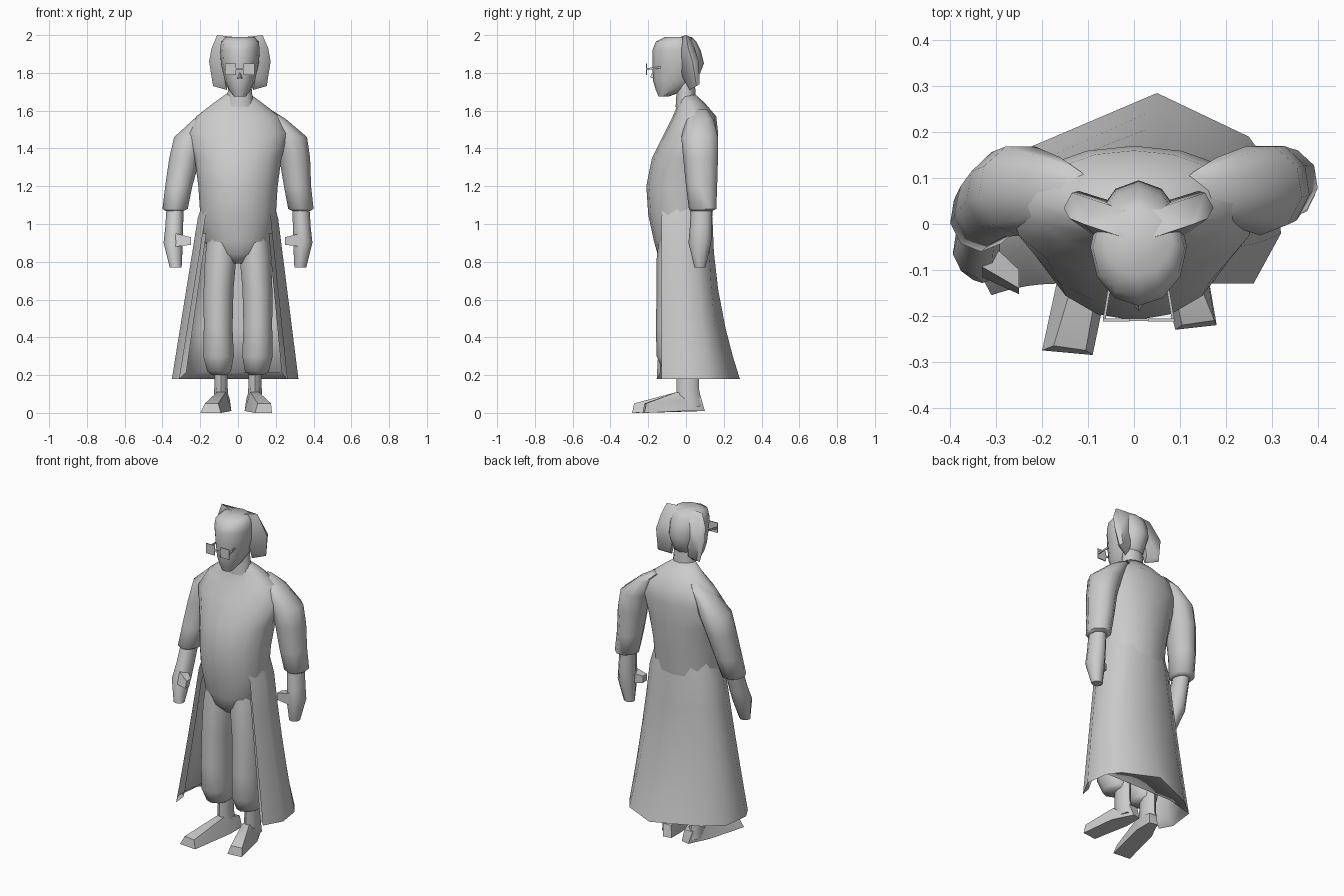
import bpy, bmesh, math

default_cube = bpy.data.objects.get("Cube")
if default_cube:
    bpy.data.objects.remove(default_cube, do_unlink=True)

material = bpy.data.materials.new("plain_grey")
material.use_nodes = True
grey = (0.6, 0.6, 0.6, 1.0)
material.diffuse_color = grey
material.node_tree.nodes["Principled BSDF"].inputs["Base Color"].default_value = grey


def finish(name, mesh_builder, smooth_angle):
    """Turn a bmesh into a shaded, coloured object."""
    bmesh.ops.recalc_face_normals(mesh_builder, faces=mesh_builder.faces)
    mesh = bpy.data.meshes.new(name)
    mesh_builder.to_mesh(mesh)
    mesh_builder.free()
    mesh.materials.append(material)
    part = bpy.data.objects.new(name, mesh)
    bpy.context.collection.objects.link(part)
    bpy.ops.object.select_all(action='DESELECT')
    part.select_set(True)
    bpy.context.view_layer.objects.active = part
    bpy.ops.object.shade_smooth_by_angle(angle=math.radians(smooth_angle))


def skin(name, rows, closed=True, smooth_angle=60):
    """Bridge rows of points into a surface; closed rows get end caps."""
    builder = bmesh.new()
    verts = [[builder.verts.new(p) for p in row] for row in rows]
    count = len(verts[0])
    for low, high in zip(verts, verts[1:]):
        for i in range(count if closed else count - 1):
            j = (i + 1) % count
            builder.faces.new((low[i], low[j], high[j], high[i]))
    if closed:
        builder.faces.new(verts[0])
        builder.faces.new(verts[-1])
    finish(name, builder, smooth_angle)


def oval(x, y, z, rx, ry, sides):
    angles = [math.tau * i / sides for i in range(sides)]
    return [(x + rx * math.sin(a), y - ry * math.cos(a), z) for a in angles]


def limb(name, rings, sides=10):
    skin(name, [oval(*ring, sides) for ring in rings])


def body(name, rings, x=0.0, sides=14):
    """Rings given as height, half width, front and back."""
    limb(name, [(x, (f + b) / 2, z, w, (b - f) / 2) for z, w, f, b in rings], sides)


def hull(name, points, smooth_angle=45):
    builder = bmesh.new()
    for p in points:
        builder.verts.new(p)
    result = bmesh.ops.convex_hull(builder, input=builder.verts)
    loose = [v for v in result["geom_interior"] if isinstance(v, bmesh.types.BMVert)]
    bmesh.ops.delete(builder, geom=loose, context='VERTS')
    finish(name, builder, smooth_angle)


def block(name, low, high):
    hull(name, [(x, y, z) for x in (low[0], high[0])
                for y in (low[1], high[1]) for z in (low[2], high[2])])


# Torso with sloping shoulders
body("torso", [(0.79, 0.05, -0.1, 0.05), (0.84, 0.13, -0.15, 0.1), (0.91, 0.18, -0.17, 0.12),
               (1.05, 0.2, -0.2, 0.14), (1.2, 0.21, -0.21, 0.155),
               (1.35, 0.23, -0.18, 0.17), (1.48, 0.27, -0.115, 0.17),
               (1.57, 0.22, -0.07, 0.16), (1.64, 0.13, -0.04, 0.1),
               (1.69, 0.06, -0.035, 0.045)], sides=16)
limb("neck", [(0.01, 0, 1.62, 0.075, 0.055), (0.01, 0, 1.78, 0.06, 0.045)])

# Long open coat: outer wall, thick hem and flatter lining
waist = ((-0.17, -0.13), (-0.21, -0.05), (-0.2, 0.06), (-0.12, 0.12),
         (0, 0.14), (0.12, 0.12), (0.2, 0.06), (0.21, -0.05), (0.17, -0.13))
hem = ((-0.31, -0.155), (-0.35, -0.08), (-0.33, 0.08), (-0.22, 0.17),
       (0.05, 0.285), (0.25, 0.19), (0.3, 0.12), (0.32, -0.02), (0.26, -0.13))


def coat_row(z, inset=1.0, depth=1.0):
    t = (1.05 - z) / 0.87
    return [(inset * (a[0] + (b[0] - a[0]) * t),
             min(depth, inset * (a[1] + (b[1] - a[1]) * t * t)), z) for a, b in zip(waist, hem)]


outer = [coat_row(1.17, 0.88)] + [coat_row(z) for z in (1.03, 0.85, 0.65, 0.45, 0.3, 0.18)]
lining = [coat_row(z, 0.9, 0.08) for z in (0.215, 0.45, 0.7, 0.95)]
skin("coat_skirt", outer + lining, closed=False, smooth_angle=80)

# Legs, ankles and shoes
for side, label in ((-1, "right"), (1, "left")):
    limb(label + "_trouser_leg", [
        (side * x, y, z, rx, ry) for x, y, z, rx, ry in (
            (0.085, -0.03, 0.95, 0.08, 0.11), (0.092, -0.04, 0.82, 0.087, 0.115),
            (0.103, -0.045, 0.65, 0.083, 0.11), (0.105, -0.05, 0.45, 0.08, 0.11),
            (0.103, -0.05, 0.3, 0.085, 0.105),
            (0.1, -0.035, 0.22, 0.066, 0.085), (0.1, -0.02, 0.2, 0.04, 0.05))])
    limb(label + "_ankle", [(side * 0.09, 0.01, 0.25, 0.032, 0.06),
                            (side * 0.09, 0.01, 0.12, 0.036, 0.06),
                            (side * 0.085, 0.02, 0.03, 0.04, 0.07)], 8)
    toe = -0.275 if side < 0 else -0.22
    shoe = [(0.035, 0.09, 0.01), (0.085, 0.1, 0.01), (0.045, 0.08, 0.08), (0.1, 0.08, 0.08),
            (0.035, -0.02, 0.01), (0.145, -0.02, 0.01), (0.065, -0.05, 0.11), (0.11, -0.05, 0.11),
            (0.09, toe - 0.01, 0), (0.2 if side < 0 else 0.18, toe, 0),
            (0.105, toe, 0.05), (0.175, toe + 0.01, 0.05)]
    hull(label + "_shoe", [(side * x, y, z) for x, y, z in shoe])

    # Sleeve, forearm and hand; the right arm swings forward
    def pose(x, y, z):
        if side < 0:
            drop = max(0, (1.46 - z) / 0.68)
            return -x + 0.03 * max(0, 1 - drop * 2.5) * x / 0.3, y - 0.17 * drop ** 1.4, z
        return x, y, z

    def arm(name, rings):
        limb(name, [(*pose(x, y, z), rx, ry) for x, y, z, rx, ry in rings], 9)

    arm(label + "_sleeve", [(0.14, 0.075, 1.605, 0.035, 0.04), (0.2, 0.075, 1.555, 0.055, 0.075),
                            (0.275, 0.075, 1.46, 0.092, 0.1), (0.3, 0.08, 1.35, 0.083, 0.095),
                            (0.315, 0.085, 1.2, 0.073, 0.085),
                            (0.333, 0.09, 1.08, 0.068, 0.075), (0.335, 0.085, 1.07, 0.05, 0.06)])
    arm(label + "_hand", [(0.33, 0.085, 1.15, 0.045, 0.055), (0.338, 0.08, 0.98, 0.048, 0.06),
                          (0.343, 0.075, 0.9, 0.052, 0.062), (0.33, 0.075, 0.77, 0.032, 0.03)])
    reach = -0.04 if side < 0 else 0
    hull(label + "_thumb", [pose(x, y, z) for x, ys, zs in (
        (0.33, (0.02, 0.09), (0.88, 0.95)), (0.25, (0.02 + reach, 0.06 + reach), (0.89, 0.93)))
        for y in ys for z in zs])

# Head and nose
centre = 0.01
body("head", [(1.675, 0.032, -0.145, -0.09), (1.71, 0.058, -0.16, 0.0),
              (1.76, 0.08, -0.175, 0.06), (1.85, 0.1, -0.178, 0.095),
              (1.92, 0.105, -0.178, 0.078), (1.965, 0.1, -0.16, 0.055),
              (1.99, 0.075, -0.11, 0.03)], centre, 12)
hull("nose", [(centre, -0.165, 1.83), (centre, -0.19, 1.775),
              (centre - 0.018, -0.165, 1.77), (centre + 0.018, -0.165, 1.77)], 80)

# Flared hair sweeping out from the sides of the head, and glasses
for side, label in ((-1, "right"), (1, "left")):
    hair = [(0.03, -0.03, 1.99), (0.085, -0.035, 1.9), (0.085, -0.02, 1.78),
            (0.12, 0.0, 2.0), (0.15, 0.012, 1.93), (0.163, 0.035, 1.86),
            (0.142, 0.055, 1.73), (0.07, 0.02, 1.71), (0.03, 0.03, 1.985), (0.11, 0.015, 1.99),
            (0.145, 0.068, 1.86), (0.13, 0.072, 1.74), (0.06, 0.05, 1.74)]
    hull(label + "_hair", [(centre + side * x, y, z) for x, y, z in hair], 55)
    inner, edge = centre + side * 0.02, centre + side * 0.078
    block(label + "_lens", (inner, -0.212, 1.79), (edge, -0.206, 1.85))
    hull(label + "_glasses_arm", [(x - side * w, y, z + h) for x, y, z in (
        (edge, -0.208, 1.815), (centre + side * 0.065, -0.13, 1.825))
        for w in (0, 0.006) for h in (0, 0.01)])
block("glasses_bridge", (centre - 0.021, -0.211, 1.817), (centre + 0.021, -0.206, 1.827))
